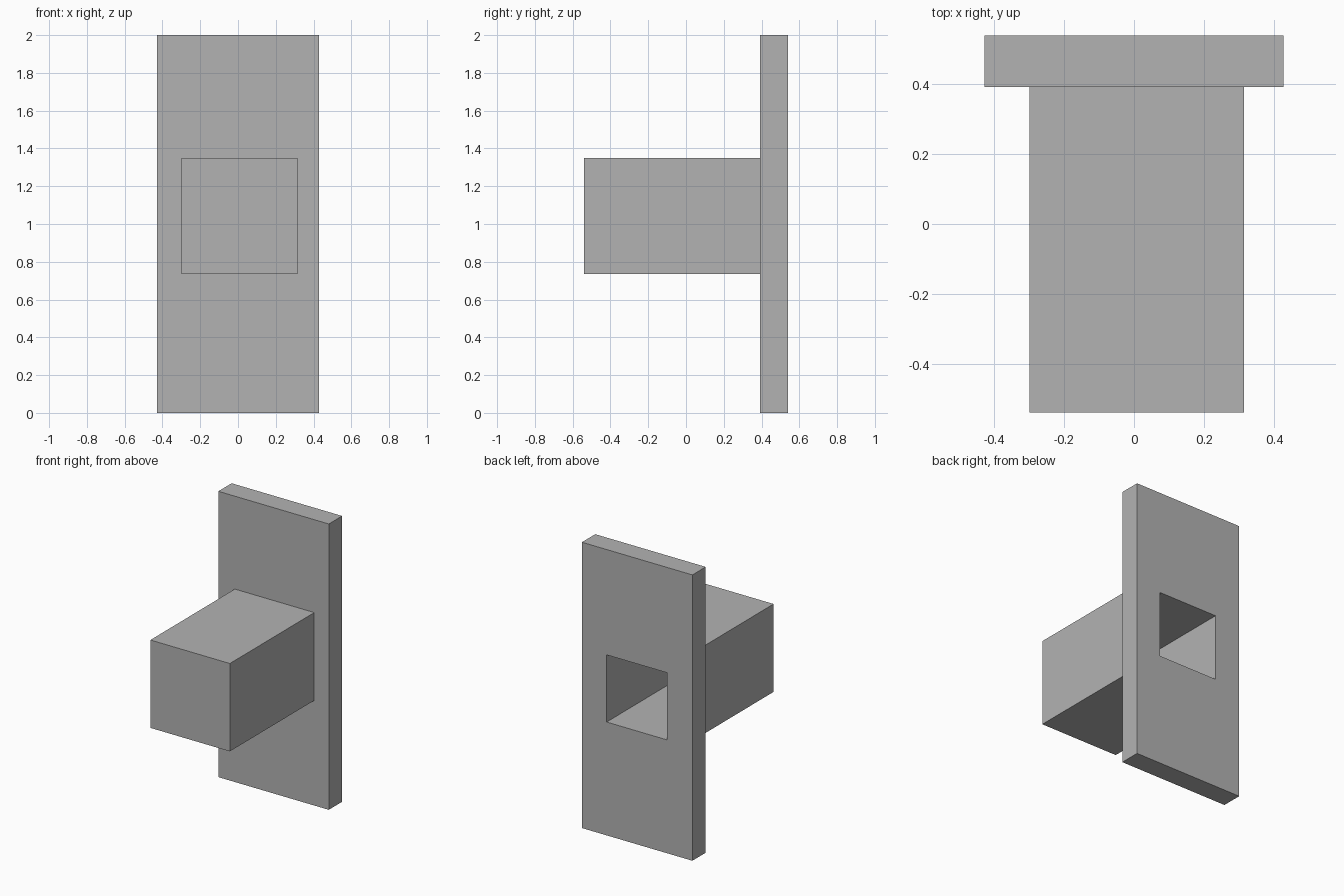
import bpy
import bmesh

default_cube = bpy.data.objects.get("Cube")
if default_cube:
    bpy.data.objects.remove(default_cube, do_unlink=True)

grey = bpy.data.materials.new("plain grey")
grey.use_nodes = True
colour = (0.45, 0.45, 0.45, 1.0)
grey.diffuse_color = colour
grey.node_tree.nodes["Principled BSDF"].inputs["Base Color"].default_value = colour

# Rectangles as x min, x max, z min, z max
PLATE = (-0.4275, 0.4275, 0.0, 2.0)
BOX = (-0.30, 0.315, 0.735, 1.35)
HOLE = (-0.23, 0.236, 0.793, 1.263)

# Depths along y, front to back
FRONT, CAVITY_END, JOINT, BACK = -0.54, -0.465, 0.393, 0.54


def loft(name, sections, closed):
    """Skin a chain of (rectangle, y) sections, looped round or capped at the ends."""
    bm = bmesh.new()
    rings = []
    for (x0, x1, z0, z1), y in sections:
        corners = ((x0, z0), (x1, z0), (x1, z1), (x0, z1))
        rings.append([bm.verts.new((x, y, z)) for x, z in corners])
    pairs = list(zip(rings, rings[1:]))
    if closed:
        pairs.append((rings[-1], rings[0]))
    else:
        bm.faces.new(rings[0])
        bm.faces.new(rings[-1])
    for a, b in pairs:
        for i in range(4):
            j = (i + 1) % 4
            bm.faces.new((a[i], a[j], b[j], b[i]))
    bmesh.ops.recalc_face_normals(bm, faces=bm.faces[:])
    mesh = bpy.data.meshes.new(name)
    bm.to_mesh(mesh)
    bm.free()
    mesh.materials.append(grey)
    obj = bpy.data.objects.new(name, mesh)
    bpy.context.collection.objects.link(obj)
    return obj


# Upright plate with a rectangular opening
loft("back_plate", [(PLATE, JOINT), (PLATE, BACK), (HOLE, BACK), (HOLE, JOINT)], True)

# Hollow box, closed at the front and open into the plate
loft("hollow_box", [(BOX, FRONT), (BOX, JOINT), (HOLE, JOINT), (HOLE, CAVITY_END)], False)
